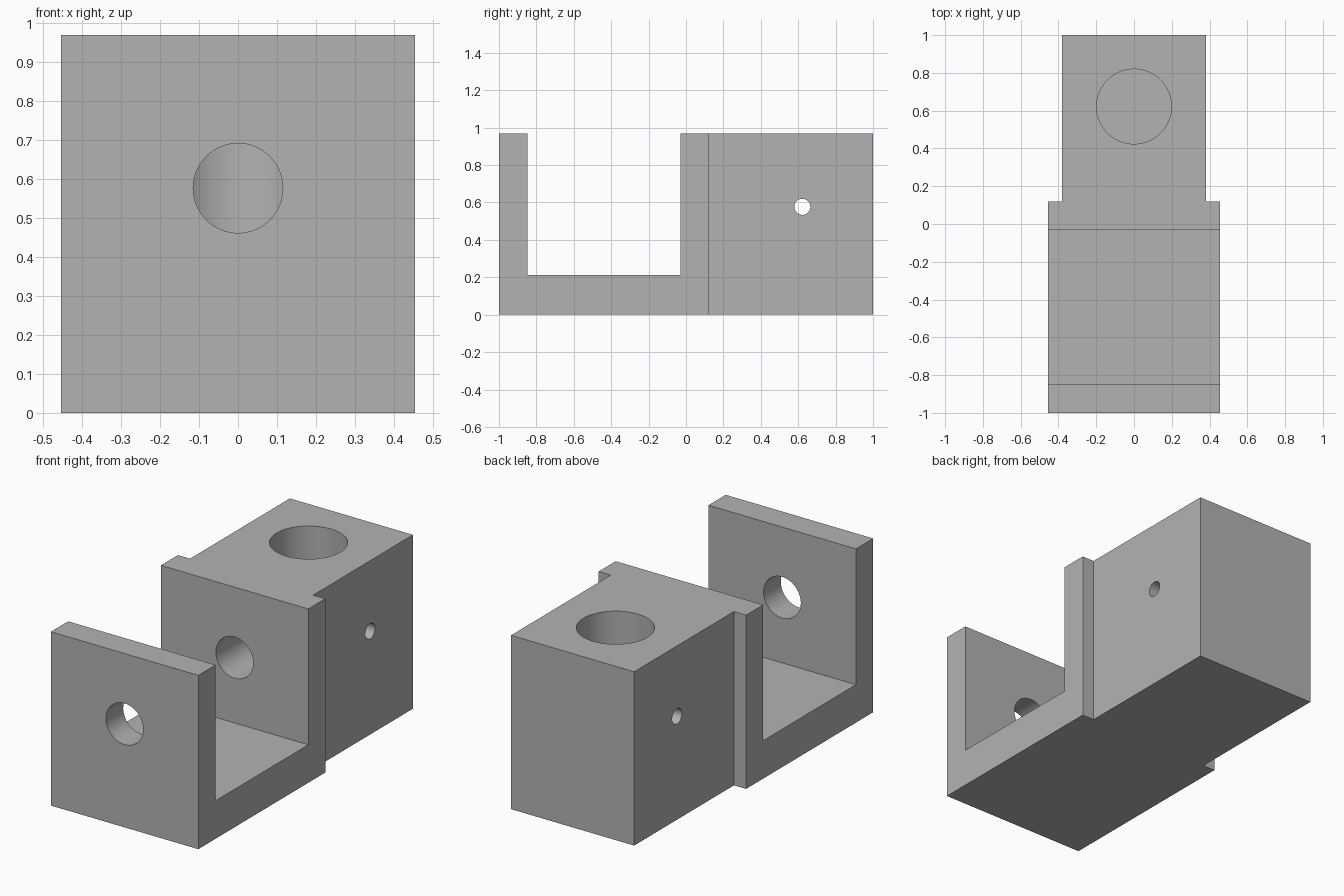
import bpy, bmesh, math
from mathutils import Matrix

if "Cube" in bpy.data.objects:
    bpy.data.objects.remove(bpy.data.objects["Cube"])

gray = bpy.data.materials.new("plain gray")
gray.diffuse_color = (0.45, 0.45, 0.45, 1)
gray.use_nodes = True
gray.node_tree.nodes["Principled BSDF"].inputs["Base Color"].default_value = gray.diffuse_color

HEIGHT = 0.97
HOLE_Z = 0.577
BORE_Y = 0.622


def prism(name, outline, matrix, depth):
    """Extrude a flat outline along its local z, then place it."""
    bm = bmesh.new()
    face = bm.faces.new([bm.verts.new((a, b, 0)) for a, b in outline])
    ext = bmesh.ops.extrude_face_region(bm, geom=[face])
    moved = [v for v in ext["geom"] if isinstance(v, bmesh.types.BMVert)]
    bmesh.ops.translate(bm, vec=(0, 0, depth), verts=moved)
    bmesh.ops.transform(bm, matrix=matrix, verts=bm.verts)
    bmesh.ops.recalc_face_normals(bm, faces=bm.faces)
    mesh = bpy.data.meshes.new(name)
    bm.to_mesh(mesh)
    bm.free()
    mesh.materials.append(gray)
    obj = bpy.data.objects.new(name, mesh)
    bpy.context.collection.objects.link(obj)
    return obj


def cylinder(name, radius, length, location, rotation):
    circle = [(radius * math.cos(i * math.tau / 64), radius * math.sin(i * math.tau / 64))
              for i in range(64)]
    return prism(name, circle, Matrix.Translation(location) @ rotation, length)


# Stepped plan: wide clevis in front, narrower block behind
right_half = [(0.455, -1), (0.455, 0.12), (0.38, 0.12), (0.38, 1)]
plan = right_half + [(-x, y) for x, y in reversed(right_half)]
body = prism("bracket_body", plan, Matrix.Identity(4), HEIGHT)

# Open slot between the front plate and the block
slot = prism("slot_cutter", [(-0.6, -0.848), (0.6, -0.848), (0.6, -0.03), (-0.6, -0.03)],
             Matrix.Translation((0, 0, 0.212)), 1.0)

# Vertical blind bore, lengthwise hole into the bore, and small cross hole
bore = cylinder("bore_cutter", 0.198, 1.0, (0, BORE_Y, 0.212), Matrix.Identity(4))
long_hole = cylinder("long_hole_cutter", 0.115, 1.1 + BORE_Y, (0, -1.1, HOLE_Z),
                     Matrix.Rotation(-math.pi / 2, 4, "X"))
cross_hole = cylinder("cross_hole_cutter", 0.043, 1.2, (-0.6, BORE_Y, HOLE_Z),
                      Matrix.Rotation(math.pi / 2, 4, "Y"))

bpy.context.view_layer.objects.active = body
body.select_set(True)
for cutter in (slot, bore, long_hole, cross_hole):
    cut = body.modifiers.new(cutter.name, "BOOLEAN")
    cut.operation = "DIFFERENCE"
    cut.solver = "EXACT"
    cut.object = cutter
    bpy.ops.object.modifier_apply(modifier=cut.name)
    bpy.data.objects.remove(cutter, do_unlink=True)

# Smooth hole walls, crisp edges
bpy.ops.object.shade_smooth_by_angle(angle=math.radians(30))
